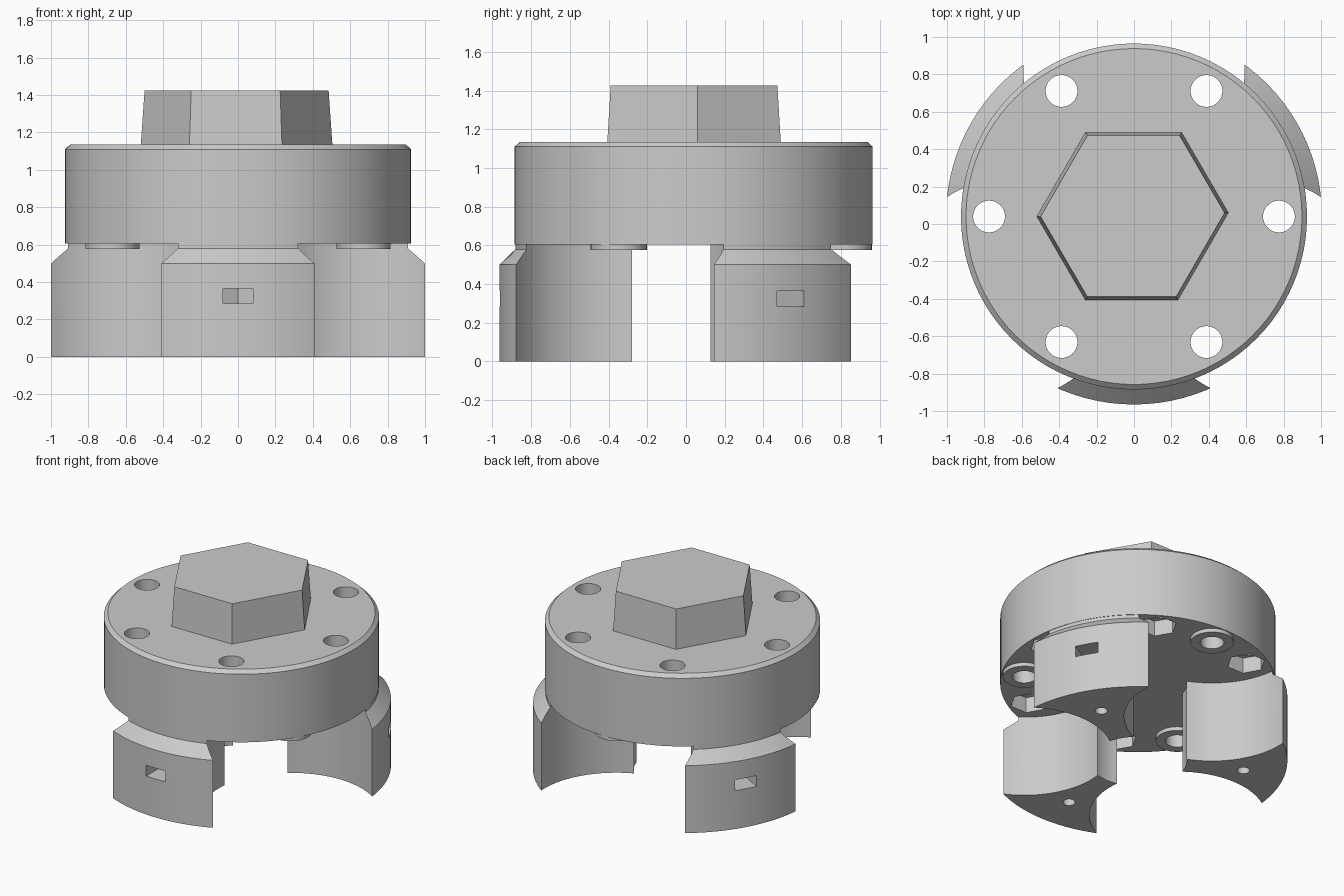
import bpy, bmesh
from math import sin, cos, pi, radians
from mathutils import Matrix, Vector

cube = bpy.data.objects.get("Cube")
if cube:
    bpy.data.objects.remove(cube, do_unlink=True)

AXIS = Vector((0, 0.04, 0))      # centre line of the round body
SEGMENTS = 96

grey = bpy.data.materials.new("plain_grey")
grey.use_nodes = True
grey.diffuse_color = (0.6, 0.6, 0.6, 1)
grey.node_tree.nodes["Principled BSDF"].inputs["Base Color"].default_value = (0.6, 0.6, 0.6, 1)


def make_object(name, bm):
    bmesh.ops.recalc_face_normals(bm, faces=bm.faces)
    mesh = bpy.data.meshes.new(name)
    bm.to_mesh(mesh)
    bm.free()
    mesh.materials.append(grey)
    obj = bpy.data.objects.new(name, mesh)
    bpy.context.collection.objects.link(obj)
    return obj


def lathe(name, profile):
    """Closed profile of (radius, height) pairs turned around the body axis."""
    bm = bmesh.new()
    verts = [bm.verts.new((r, 0, z)) for r, z in profile]
    edges = [bm.edges.new((a, b)) for a, b in zip(verts, verts[1:] + verts[:1])]
    bmesh.ops.spin(bm, geom=verts + edges, cent=(0, 0, 0), axis=(0, 0, 1),
                   angle=2 * pi, steps=SEGMENTS, use_merge=True)
    bmesh.ops.remove_doubles(bm, verts=bm.verts, dist=0.0001)
    bmesh.ops.translate(bm, verts=bm.verts, vec=AXIS)
    return make_object(name, bm)


def add_prism(bm, outline, z0, z1, angle=0, scale=1):
    """Extruded outline, turned about the body axis; scale tapers the top."""
    place = Matrix.Translation(AXIS) @ Matrix.Rotation(angle, 4, 'Z')
    mid = sum((Vector(p) for p in outline), Vector((0, 0))) / len(outline)
    low = [bm.verts.new(place @ Vector((x, y, z0))) for x, y in outline]
    high = []
    for p in outline:
        q = mid + (Vector(p) - mid) * scale
        high.append(bm.verts.new(place @ Vector((q.x, q.y, z1))))
    bm.faces.new(low[::-1])
    bm.faces.new(high)
    n = len(outline)
    for i in range(n):
        j = (i + 1) % n
        bm.faces.new((low[i], low[j], high[j], high[i]))


def ngon(radius, sides, offset):
    return [(offset + radius * cos(2 * pi * i / sides), radius * sin(2 * pi * i / sides))
            for i in range(sides)]


def cut(obj, outline, z0, z1, angles):
    """Subtract a ring of identical prisms."""
    bm = bmesh.new()
    for a in angles:
        add_prism(bm, outline, z0, z1, radians(a))
    cutter = make_object("cutter", bm)
    cutter.hide_render = True
    mod = obj.modifiers.new("cut", 'BOOLEAN')
    mod.operation = 'DIFFERENCE'
    mod.solver = 'EXACT'
    mod.use_self = True
    mod.object = cutter
    bpy.context.view_layer.objects.active = obj
    bpy.ops.object.modifier_apply(modifier=mod.name)
    bpy.data.objects.remove(cutter, do_unlink=True)


def smooth(obj):
    bpy.ops.object.select_all(action='DESELECT')
    obj.select_set(True)
    bpy.context.view_layer.objects.active = obj
    bpy.ops.object.shade_smooth_by_angle(angle=radians(25))


GAPS = (90, 210, 330)
JAWS = (30, 150, 270)
BOLTS = range(0, 360, 60)

# Round body with chamfered top, bolt holes and nut pockets underneath
body = lathe("round_body", [(0, 0.605), (0.925, 0.605), (0.925, 1.11),
                            (0.898, 1.135), (0, 1.135)])
cut(body, ngon(0.085, 40, 0.775), 0.5, 1.2, BOLTS)
cut(body, ngon(0.13, 6, 0.775), 0.5, 0.72, BOLTS)
cut(body, ngon(0.08, 40, 0.775), 0.5, 0.85, GAPS)
smooth(body)

# Three jaws left over from a ring after cutting the round gaps
jaws = lathe("jaws", [(0.33, 0), (1.005, 0), (1.005, 0.5), (0.922, 0.58),
                      (0.922, 0.615), (0.33, 0.615)])
cut(jaws, ngon(0.591, SEGMENTS, 0.776), -0.1, 0.7, GAPS)
nut_slot = [(1.1, -0.08), (1.1, 0.08), (0.674, 0.08), (0.628, 0), (0.674, -0.08)]
cut(jaws, ngon(0.042, 32, 0.72), -0.1, 0.45, JAWS)
cut(jaws, nut_slot, 0.285, 0.365, JAWS)
smooth(jaws)

# Raised rings around the blind holes between the jaws
bm = bmesh.new()
for a in GAPS:
    add_prism(bm, ngon(0.145, 48, 0.775), 0.577, 0.615, radians(a))
rings = make_object("hole_rings", bm)
cut(rings, ngon(0.08, 40, 0.775), 0.5, 0.7, GAPS)
smooth(rings)

# Tapered hexagonal head
bm = bmesh.new()
add_prism(bm, [(0.505, 0.02), (0.255, 0.45), (-0.26, 0.45),
               (-0.52, 0.0), (-0.26, -0.447), (0.235, -0.447)], 1.13, 1.425, scale=0.96)
make_object("hex_head", bm)
